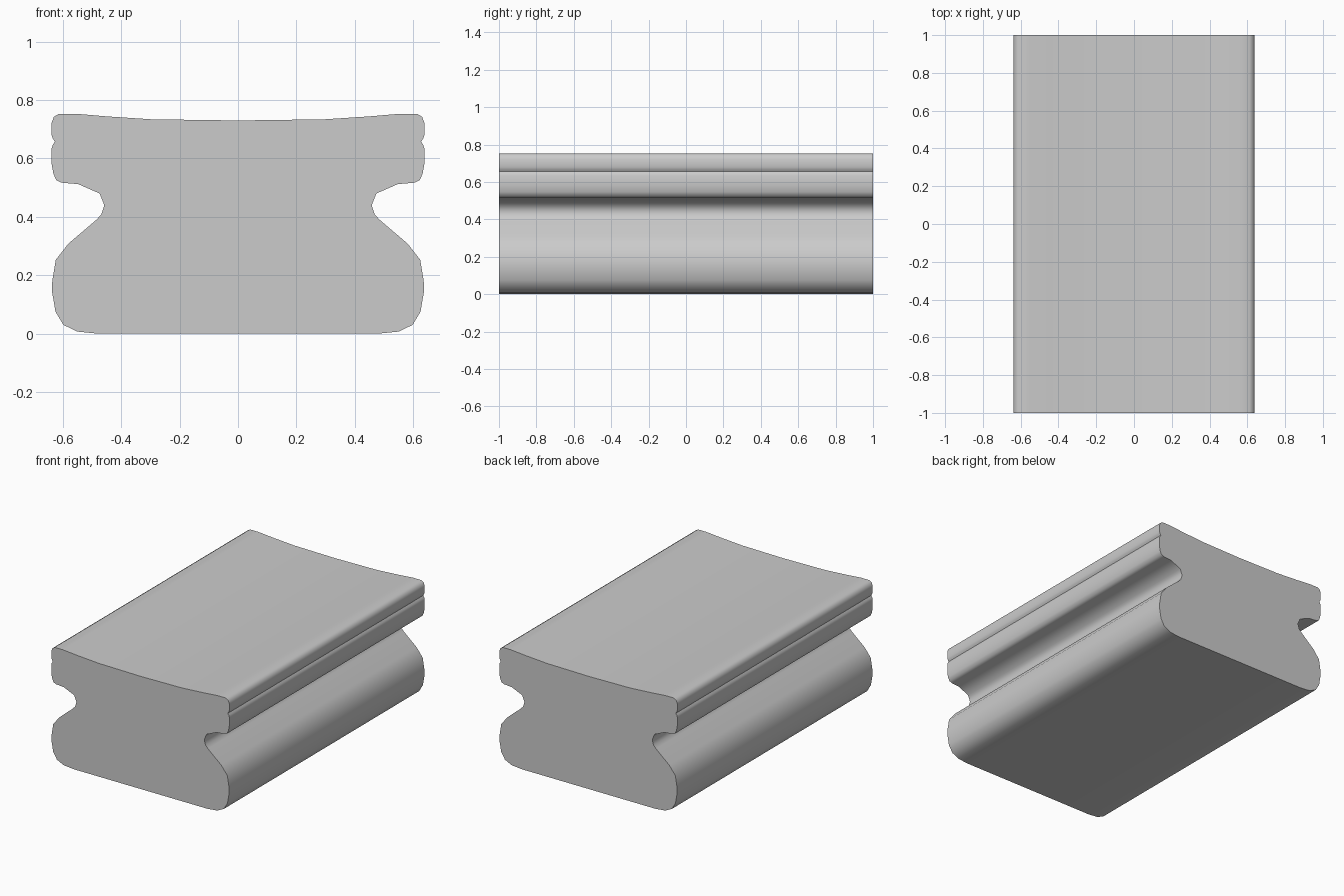
import bpy, bmesh, math

if "Cube" in bpy.data.objects:
    bpy.data.objects.remove(bpy.data.objects["Cube"])

# Right half of the moulded cross-section (x, z), bottom centre to top centre
half = [
    (0, 0), (0.48, 0.0), (0.55, 0.007), (0.598, 0.03), (0.625, 0.075),
    (0.637, 0.145), (0.636, 0.18), (0.624, 0.253), (0.581, 0.308),
    (0.485, 0.39), (0.468, 0.408), (0.458, 0.44), (0.474, 0.48),
    (0.547, 0.512), (0.604, 0.517), (0.622, 0.525), (0.632, 0.547),
    (0.638, 0.58), (0.638, 0.635), (0.634, 0.647), (0.627, 0.657),
    (0.634, 0.668), (0.638, 0.68), (0.638, 0.722), (0.631, 0.742),
    (0.613, 0.753), (0.555, 0.753), (0.45, 0.744), (0.296, 0.734), (0, 0.73),
]
# Mirror to the left side to close the loop
profile = half + [(-x, z) for x, z in reversed(half[1:-1])]

# Extrude the profile along the depth
bm = bmesh.new()
front = bm.faces.new([bm.verts.new((x, -1, z)) for x, z in profile])
back = bmesh.ops.extrude_face_region(bm, geom=[front], use_keep_orig=True)
bmesh.ops.translate(bm, vec=(0, 2, 0),
                    verts=[v for v in back["geom"] if isinstance(v, bmesh.types.BMVert)])
bmesh.ops.recalc_face_normals(bm, faces=bm.faces)

mesh = bpy.data.meshes.new("moulded_rail")
bm.to_mesh(mesh)
bm.free()
rail = bpy.data.objects.new("moulded_rail", mesh)
bpy.context.collection.objects.link(rail)

# Smooth the rounded flanks, keep the ends and grooves crisp
bpy.context.view_layer.objects.active = rail
rail.select_set(True)
bpy.ops.object.shade_smooth_by_angle(angle=math.radians(50))
